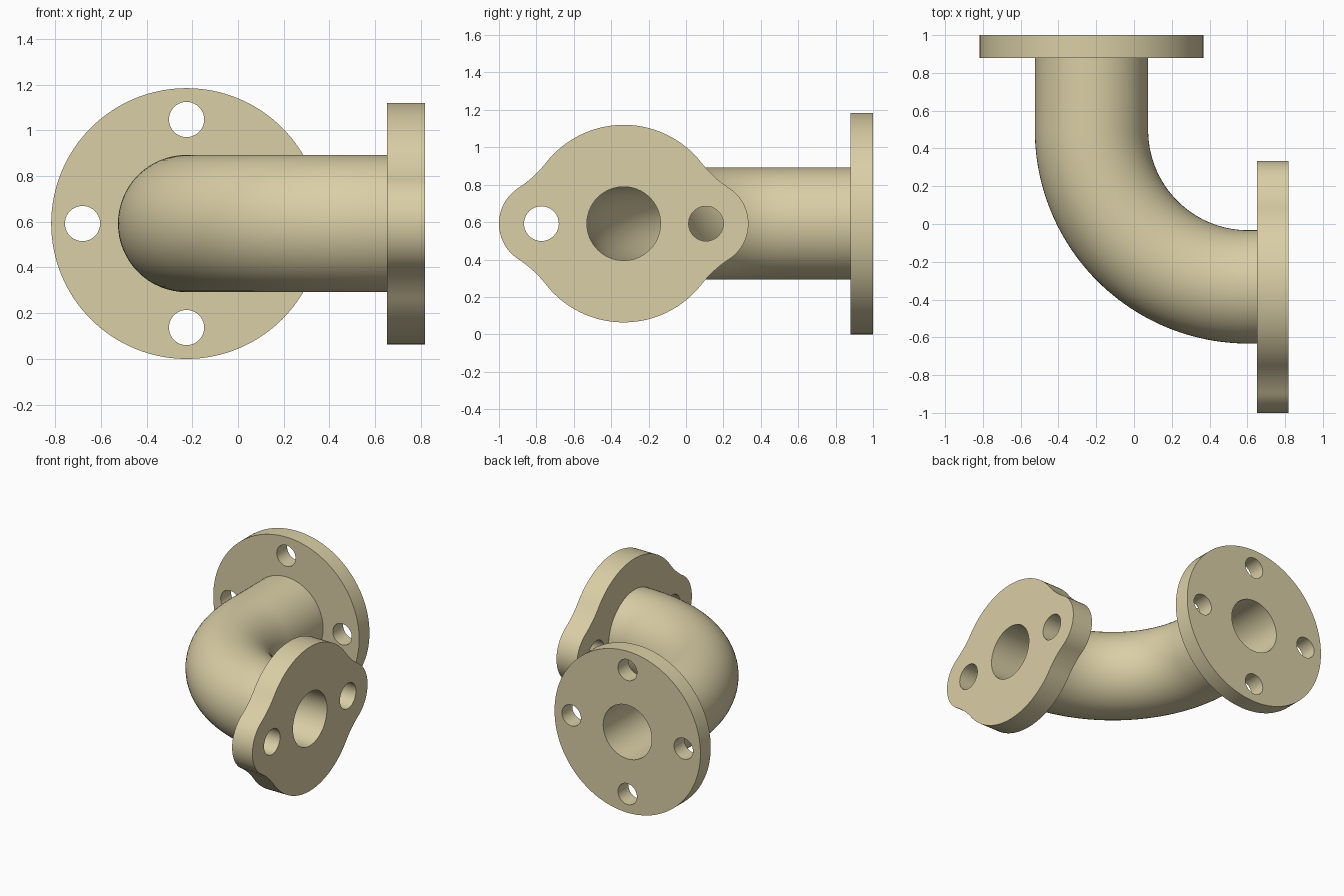
import bpy, bmesh
from math import sin, cos, pi, acos, atan2, radians

if "Cube" in bpy.data.objects:
    bpy.data.objects.remove(bpy.data.objects["Cube"])

ZC = 0.592            # height of the pipe axis
XL, YL = -0.225, -0.333   # axes of the two straight legs
BORE, TUBE = 0.197, 0.30


def arc(cx, cy, r, a0, a1, n):
    return [(cx + r * cos(a0 + (a1 - a0) * i / n),
             cy + r * sin(a0 + (a1 - a0) * i / n)) for i in range(n + 1)]


def circle(cx, cy, r, n=64):
    return arc(cx, cy, r, 0, 2 * pi, n)[:-1]


def smooth(obj):
    bpy.ops.object.select_all(action='DESELECT')
    obj.select_set(True)
    bpy.context.view_layer.objects.active = obj
    bpy.ops.object.shade_smooth_by_angle(angle=radians(30))


def plate(name, loops, thickness, loc, rot):
    """Filled outline with holes, extruded and turned into a mesh."""
    cu = bpy.data.curves.new(name, 'CURVE')
    cu.dimensions = '2D'
    cu.fill_mode = 'BOTH'
    cu.extrude = thickness / 2
    for pts in loops:
        sp = cu.splines.new('POLY')
        sp.points.add(len(pts) - 1)
        for p, (x, y) in zip(sp.points, pts):
            p.co = (x, y, 0, 1)
        sp.use_cyclic_u = True
    obj = bpy.data.objects.new(name, cu)
    obj.location, obj.rotation_euler = loc, rot
    bpy.context.collection.objects.link(obj)
    bpy.ops.object.select_all(action='DESELECT')
    obj.select_set(True)
    bpy.context.view_layer.objects.active = obj
    bpy.ops.object.convert(target='MESH')
    obj = bpy.context.view_layer.objects.active
    bm = bmesh.new()
    bm.from_mesh(obj.data)
    bmesh.ops.remove_doubles(bm, verts=bm.verts, dist=1e-5)
    bmesh.ops.recalc_face_normals(bm, faces=bm.faces)
    bm.to_mesh(obj.data)
    bm.free()
    smooth(obj)


# Round flange with four bolt holes
bolts = [circle(0.455 * cos(k * pi / 2), 0.455 * sin(k * pi / 2), 0.077, 40) for k in range(4)]
plate("round_flange", [circle(0, 0, 0.592, 128), circle(0, 0, BORE)] + bolts,
      0.12, (XL, 0.94, ZC), (pi / 2, 0, 0))

# Two-eared flange: main disc, ears and tangent concave fillets
R, r, d, f = 0.528, 0.227, 0.44, 0.6
a, b = R + f, r + f
t = acos((a * a + d * d - b * b) / (2 * a * d))
fx, fy = a * cos(t), a * sin(t)
e = atan2(fy, fx - d)
quarter = (arc(d, 0, r, 0, e, 16) + arc(fx, fy, f, e + pi, t + pi, 12)[1:]
           + arc(0, 0, R, t, pi / 2, 20)[1:])
half = quarter + [(-x, y) for x, y in quarter[-2::-1]]
outline = half + [(x, -y) for x, y in half[-2:0:-1]]
plate("eared_flange", [outline, circle(0, 0, BORE)] + [circle(s * d, 0, 0.093, 40) for s in (-1, 1)],
      0.165, (0.735, YL, ZC), (pi / 2, 0, pi / 2))

# Hollow elbow pipe swept along straight, bend, straight
BR = 0.83
bx, by = XL + BR, YL + BR
path = [(XL, 0.88, pi)]
path += [(bx + BR * cos(q), by + BR * sin(q), q)
         for q in (pi + pi / 2 * i / 48 for i in range(49))]
path.append((0.6525, YL, 1.5 * pi))
N = 64
bm = bmesh.new()
skins = []
for rad in (TUBE, BORE):
    rings = [[bm.verts.new((x + rad * cos(u) * cos(q), y + rad * cos(u) * sin(q), ZC + rad * sin(u)))
              for u in (2 * pi * k / N for k in range(N))] for x, y, q in path]
    for A, B in zip(rings, rings[1:]):
        for k in range(N):
            bm.faces.new((A[k - 1], A[k], B[k], B[k - 1]))
    skins.append(rings)
for end in (0, -1):
    A, B = skins[0][end], skins[1][end]
    for k in range(N):
        bm.faces.new((A[k - 1], A[k], B[k], B[k - 1]))
bmesh.ops.recalc_face_normals(bm, faces=bm.faces)
me = bpy.data.meshes.new("elbow_pipe")
bm.to_mesh(me)
bm.free()
pipe = bpy.data.objects.new("elbow_pipe", me)
bpy.context.collection.objects.link(pipe)
smooth(pipe)

# Shared sand-coloured finish
mat = bpy.data.materials.new("sand")
mat.diffuse_color = (0.70, 0.62, 0.38, 1)
mat.use_nodes = True
mat.node_tree.nodes["Principled BSDF"].inputs["Base Color"].default_value = mat.diffuse_color
for o in bpy.context.scene.objects:
    o.data.materials.clear()
    o.data.materials.append(mat)
